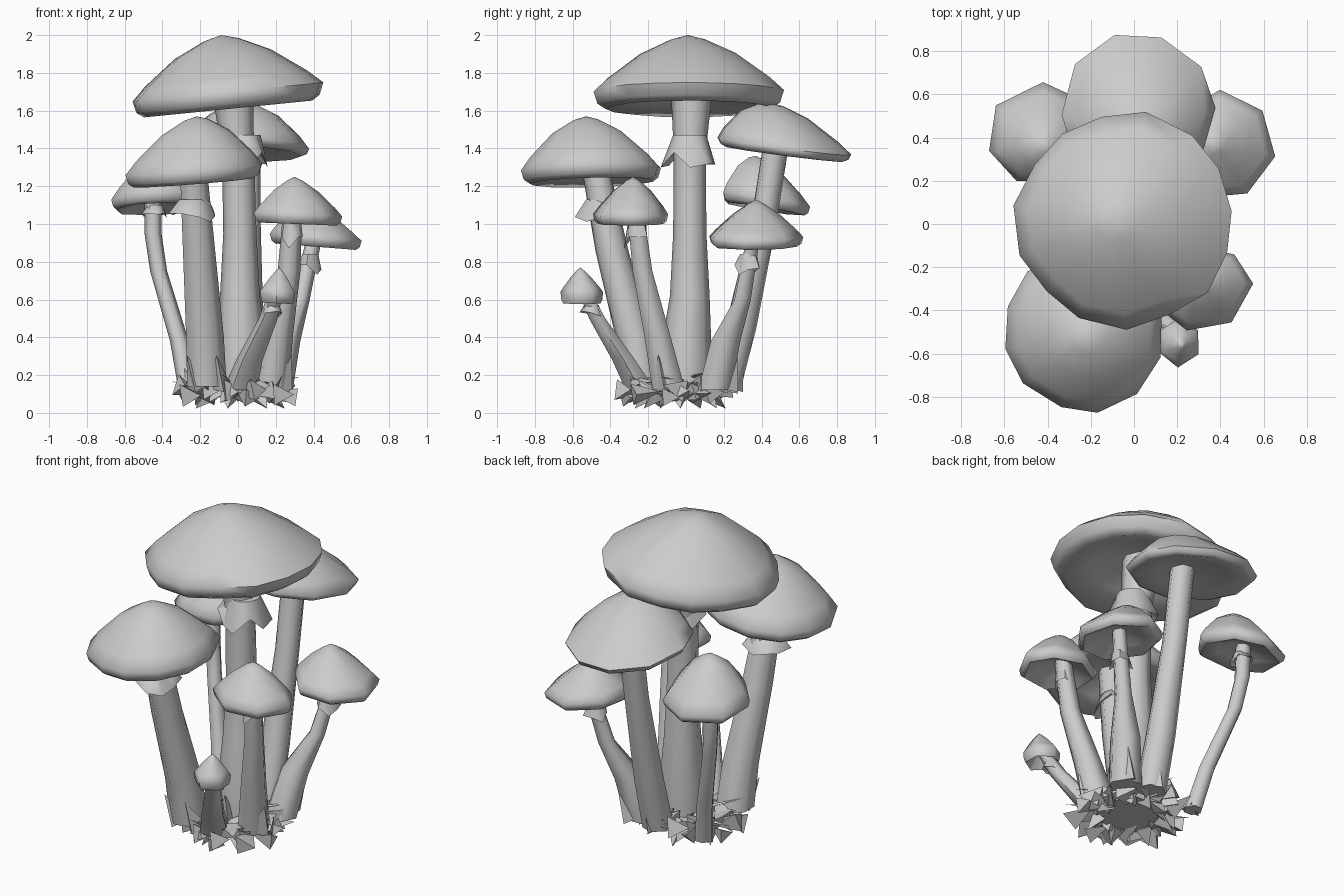
import bpy, bmesh, math, random
from mathutils import Vector

old = bpy.data.objects.get("Cube")
if old:
    bpy.data.objects.remove(old, do_unlink=True)

random.seed(4)
GREY = (0.6, 0.6, 0.6, 1)
grey = bpy.data.materials.new("plain grey")
grey.use_nodes = True
grey.diffuse_color = GREY
grey.node_tree.nodes["Principled BSDF"].inputs["Base Color"].default_value = GREY


def finish(name, bm, angle):
    """Turn a bmesh into a named, shaded object."""
    bmesh.ops.recalc_face_normals(bm, faces=bm.faces)
    mesh = bpy.data.meshes.new(name)
    bm.to_mesh(mesh)
    bm.free()
    mesh.materials.append(grey)
    ob = bpy.data.objects.new(name, mesh)
    bpy.context.collection.objects.link(ob)
    bpy.ops.object.select_all(action='DESELECT')
    bpy.context.view_layer.objects.active = ob
    ob.select_set(True)
    bpy.ops.object.shade_smooth_by_angle(angle=math.radians(angle))
    return ob


def loft(name, rings, angle=64):
    """Skin a list of equal rings of points; a one-point start becomes a tip."""
    bm = bmesh.new()
    loops = [[bm.verts.new(p) for p in ring] for ring in rings]
    for a, b in zip(loops, loops[1:]):
        n = len(b)
        for i in range(n):
            j = (i + 1) % n
            if len(a) == 1:
                bm.faces.new((a[0], b[i], b[j]))
            else:
                bm.faces.new((a[i], a[j], b[j], b[i]))
    for loop in (loops[0], loops[-1]):
        if len(loop) > 2:
            bm.faces.new(loop)
    return finish(name, bm, angle)


def circle(c, r, n):
    return [Vector((c[0] + r * math.cos(math.tau * i / n),
                    c[1] + r * math.sin(math.tau * i / n), c[2])) for i in range(n)]


def cap(name, centre, radii, apex, slope, drop, n, bulge, turn):
    """Tilted faceted dome with a rounded rim and hollow underside."""
    apex, centre = Vector(apex), Vector(centre)
    height = apex.z - centre.z
    spokes = []
    for i in range(n):
        a = turn + math.tau * (i + random.uniform(-.08, .08)) / n
        k = random.uniform(.98, 1.05)
        x, y = radii[0] * k * math.cos(a), radii[1] * k * math.sin(a)
        spokes.append(Vector((x, y, x * slope[0] + y * slope[1])))
    rings = [[apex]]
    # outer dome, between a cone and a bowl
    for r in (.18, .5, .85, 1):
        h = (1 - r) * (1 + 4 * bulge * r)
        mid = centre.lerp(apex, h)
        rings.append([mid + s * r for s in spokes])
    # lip and gills
    for r, d in ((.96, -drop * .7), (.88, -drop), (.55, -drop * .3), (.2, drop * .4)):
        rings.append([centre + s * r + Vector((0, 0, d)) for s in spokes])
    return loft(name, rings)


def stem(name, path, n=7):
    """Tapered stalk through points given as x, y, z, radius."""
    return loft(name, [circle(p, p[3], n) for p in path])


def skirt(name, c, r, wide, depth, n=9):
    """Ragged collar hanging from the stalk."""
    hem = circle((c[0], c[1], c[2] - depth), wide, n)
    for i, p in enumerate(hem):
        p.z += random.uniform(-.25, .4) * depth
        p.xy = Vector(c[:2]).lerp(p.xy, 1.08 if i % 2 else .88)
    under = circle((c[0], c[1], c[2] - depth * .35), r * .9, n)
    return loft(name, [circle(c, r, n), hem, under])


# Caps
cap("main_cap", (-.04, .02, 1.70), (.5, .49), (-.09, .01, 2), (.1, 0), .09, 15, .17, .1)
cap("front_left_cap", (-.23, -.5, 1.29), (.37, .37), (-.22, -.53, 1.57), (.08, .03), .07, 12, .19, .2)
cap("back_cap", (.02, .52, 1.41), (.36, .36), (.04, .45, 1.64), (-.03, -.13), .04, 10, .24, 0)
cap("back_left_cap", (-.43, .41, 1.13), (.24, .24), (-.42, .37, 1.36), (.05, -.16), .05, 7, .2, 1.6)
cap("back_right_cap", (.41, .36, .93), (.25, .25), (.37, .37, 1.13), (-.08, 0), .05, 7, .1, -.16)
cap("front_right_cap", (.31, -.29, 1.05), (.24, .2), (.3, -.28, 1.25), (-.04, 0), .05, 7, .13, 0)
cap("small_cap", (.21, -.55, .64), (.1, .11), (.22, -.56, .77), (-.05, 0), .06, 6, .08, .5)

# Stalks
stem("main_stem", [(.02, 0, .12, .13), (.02, 0, .33, .135), (.01, .02, .62, .105),
                   (.01, .02, .95, .088), (0, .02, 1.38, .085), (-.03, .03, 1.71, .11)], 8)
stem("front_left_stem", [(-.17, -.23, .14, .11), (-.18, -.27, .4, .105), (-.21, -.39, .85, .09),
                         (-.24, -.48, 1.3, .075)])
stem("back_stem", [(.05, .2, .12, .09), (.05, .29, .45, .085), (.05, .41, 1, .07),
                   (.05, .48, 1.44, .07)])
stem("back_left_stem", [(-.26, .2, .12, .055), (-.31, .26, .38, .05), (-.42, .37, .75, .045),
                        (-.45, .4, .95, .045), (-.45, .41, 1.15, .045)], 6)
stem("back_right_stem", [(.19, .15, .12, .1), (.24, .21, .38, .09), (.33, .3, .6, .05),
                         (.41, .36, .95, .04)], 6)
stem("front_right_stem", [(.17, -.09, .12, .1), (.21, -.15, .4, .08), (.27, -.23, .75, .06),
                          (.29, -.27, 1.08, .05)], 6)
stem("small_stem", [(.01, -.24, .12, .09), (.06, -.33, .28, .07), (.16, -.47, .5, .05),
                    (.21, -.55, .67, .035)], 6)

# Collars
skirt("main_skirt", (.03, .02, 1.47), .09, .145, .14)
skirt("front_left_skirt", (-.235, -.45, 1.13), .08, .13, .1)
skirt("back_left_skirt", (-.44, .4, 1.1), .04, .07, .06)
skirt("back_right_skirt", (.38, .33, .84), .045, .07, .09, 7)
skirt("front_right_skirt", (.285, -.26, 1), .05, .065, .11, 7)
skirt("small_skirt", (.18, -.5, .57), .04, .06, .05, 7)

# Soil patch that joins the stalks
soil = circle((0, -.03, .1), .2, 14)
crown = circle((0, -.03, .16), .23, 14)
for p in soil + crown:
    p.xy *= random.uniform(.85, 1.1)
loft("soil", [soil, crown], 30)


def shard(bm, c, out, length, width):
    """Angular wedge pointing along a direction."""
    out = out.normalized()
    side = out.cross(Vector((0, 0, 1))).normalized()
    up = side.cross(out)
    back = c - out * length * .4
    base = [back + side * width, back - side * width * .6 + up * width * .8,
            back - side * width * .5 - up * width * .8]
    vs = [bm.verts.new(p) for p in base + [c + out * length * .6]]
    for tri in ((0, 1, 2), (0, 1, 3), (1, 2, 3), (2, 0, 3)):
        bm.faces.new([vs[i] for i in tri])


# Chunks of bark around the foot, blunt ends outward, with a few thin splinters
chunks, splinters = bmesh.new(), bmesh.new()
COUNT = 44
for i in range(COUNT):
    a = math.tau * i / COUNT + random.uniform(-.1, .1)
    r = random.uniform(.16, .27)
    way = Vector((math.cos(a), math.sin(a), random.uniform(-.3, .5)))
    way.xy += Vector((-way.y, way.x)) * random.uniform(-1, 1)
    spot = Vector((r * math.cos(a), r * math.sin(a) * 1.08 - .04, random.uniform(.09, .16)))
    shard(chunks, spot, -way if i % 3 else way, random.uniform(.11, .16), random.uniform(.055, .08))
    if i % 4 == 0:
        way.z = random.uniform(-.1, .7)
        shard(splinters, spot + Vector((0, 0, .05)), way, .18, .012)
for i in range(7):
    a = math.tau * i / 7
    shard(chunks, Vector((.2 * math.cos(a), .2 * math.sin(a) - .03, .07)),
          Vector((math.cos(a), math.sin(a), -1)), .11, .055)
finish("bark_chunks", chunks, 20)
finish("splinters", splinters, 20)

# Upright husks hugging the stalk feet
husks = bmesh.new()
for x, y in ((.02, -.14), (.25, -.13), (-.24, -.29), (.24, .24), (-.28, .2), (.07, .27), (-.1, -.31)):
    shard(husks, Vector((x, y, .2)), Vector((x * .5, y * .5, .4)), .19, .065)
finish("husks", husks, 20)
